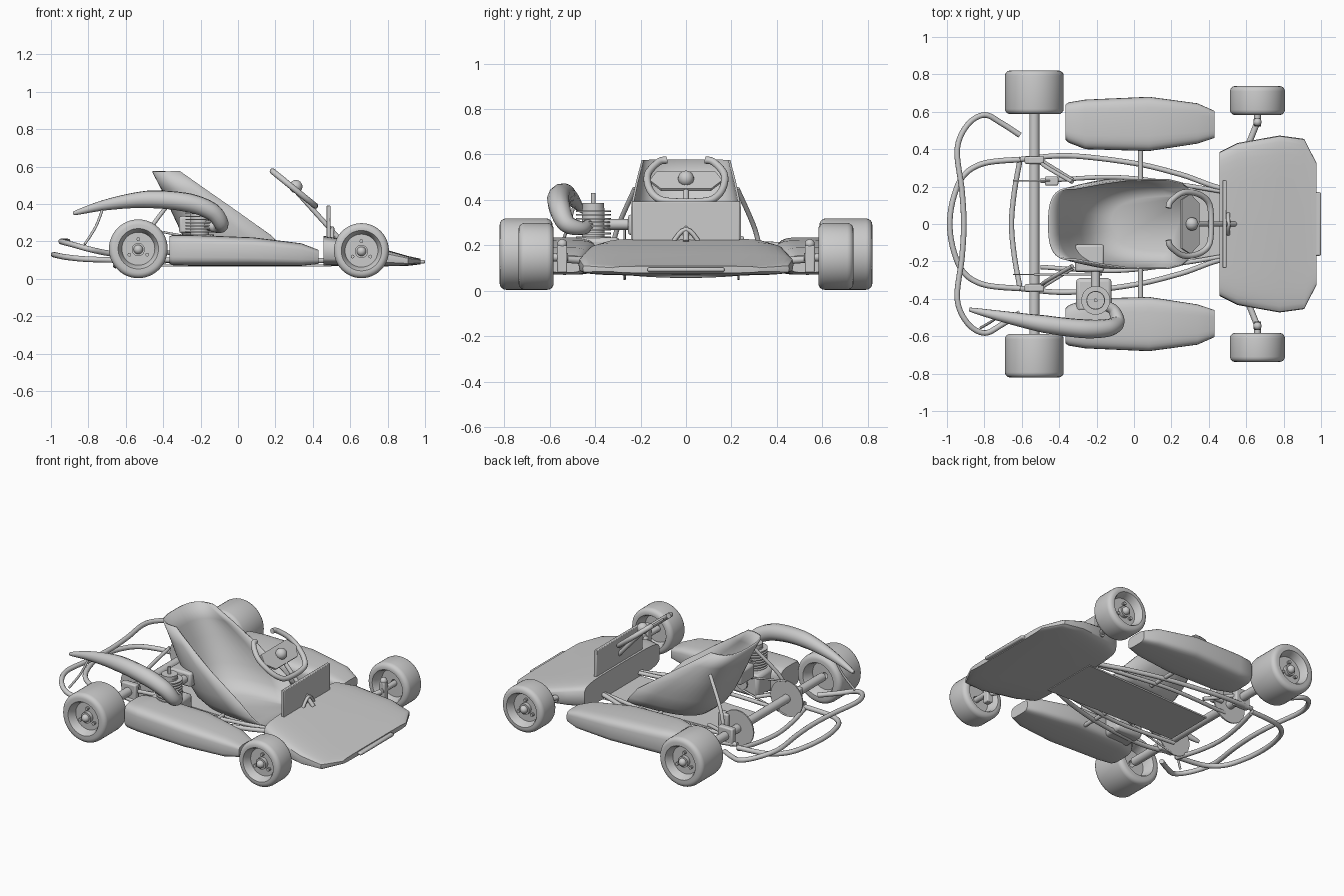
import bpy, bmesh, math
from mathutils import Vector as V

if "Cube" in bpy.data.objects:
    bpy.data.objects.remove(bpy.data.objects["Cube"])

grey = bpy.data.materials.new("light grey")
grey.diffuse_color = (0.6, 0.6, 0.6, 1)
grey.use_nodes = True
grey.node_tree.nodes["Principled BSDF"].inputs["Base Color"].default_value = grey.diffuse_color


def finish(ob, angle=35):
    ob.data.materials.clear()
    ob.data.materials.append(grey)
    bpy.ops.object.select_all(action='DESELECT')
    ob.select_set(True)
    bpy.context.view_layer.objects.active = ob
    bpy.ops.object.shade_smooth_by_angle(angle=math.radians(angle))
    return ob


def loft(name, rings, closed=True, caps=True, loop=False, angle=35):
    bm = bmesh.new()
    vs = [[bm.verts.new(p) for p in r] for r in rings]
    n = len(rings[0])
    pairs = list(zip(vs, vs[1:])) + ([(vs[-1], vs[0])] if loop else [])
    for a, b in pairs:
        for i in range(n if closed else n - 1):
            j = (i + 1) % n
            bm.faces.new((a[i], a[j], b[j], b[i]))
    if caps:
        bm.faces.new(vs[-1])
        if closed:
            bm.faces.new(vs[0])
    bmesh.ops.recalc_face_normals(bm, faces=bm.faces)
    me = bpy.data.meshes.new(name)
    bm.to_mesh(me)
    bm.free()
    ob = bpy.data.objects.new(name, me)
    bpy.context.collection.objects.link(ob)
    return finish(ob, angle)


def tube(name, pts, r, steps=8, radii=None):
    # smooth path through the points, swept with a circle
    P = [V(p) for p in pts]
    R = radii or [1] * len(P)
    out = []
    for i in range(len(P) - 1):
        a, b, c, d = P[max(i - 1, 0)], P[i], P[i + 1], P[min(i + 2, len(P) - 1)]
        for k in range(steps if len(P) > 2 else 1):
            t = k / steps
            q = 0.5 * (2 * b + (c - a) * t + (2 * a - 5 * b + 4 * c - d) * t * t
                       + (3 * b - a - 3 * c + d) * t ** 3)
            out.append((q, R[i] + (R[i + 1] - R[i]) * t))
    out.append((P[-1], R[-1]))
    cu = bpy.data.curves.new(name, 'CURVE')
    cu.dimensions = '3D'
    cu.bevel_depth = r
    cu.bevel_resolution = 4
    cu.use_fill_caps = True
    sp = cu.splines.new('POLY')
    sp.points.add(len(out) - 1)
    for p, (q, s) in zip(sp.points, out):
        p.co = (*q, 1)
        p.radius = s
    ob = bpy.data.objects.new(name, cu)
    bpy.context.collection.objects.link(ob)
    bpy.ops.object.select_all(action='DESELECT')
    ob.select_set(True)
    bpy.context.view_layer.objects.active = ob
    bpy.ops.object.convert(target='MESH')
    return finish(bpy.context.object, 50)


def box(name, x, y, z, bevel=0.008):
    bpy.ops.mesh.primitive_cube_add(size=1, location=((x[0] + x[1]) / 2, (y[0] + y[1]) / 2, (z[0] + z[1]) / 2))
    ob = bpy.context.object
    ob.name = name
    ob.scale = (x[1] - x[0], y[1] - y[0], z[1] - z[0])
    bpy.ops.object.transform_apply(location=False, rotation=False, scale=True)
    if bevel:
        m = ob.modifiers.new("bevel", 'BEVEL')
        m.width, m.segments = bevel, 2
    return finish(ob)


def cyl(name, loc, r, h, axis='Z', n=32):
    rot = (math.pi / 2, 0, 0) if axis == 'Y' else (0, 0, 0)
    bpy.ops.mesh.primitive_cylinder_add(vertices=n, radius=r, depth=h, location=loc, rotation=rot)
    bpy.context.object.name = name
    return finish(bpy.context.object)


def ball(name, loc, r):
    bpy.ops.mesh.primitive_uv_sphere_add(segments=20, ring_count=12, radius=r, location=loc)
    bpy.context.object.name = name
    return finish(bpy.context.object)


def sect(x, y0, y1, z0, z1, e=4, n=32):
    # rounded rectangle cross-section
    f = lambda c: math.copysign(abs(c) ** (2 / e), c)
    return [(x, (y0 + y1) / 2 + (y1 - y0) / 2 * f(math.cos(2 * math.pi * i / n)),
             (z0 + z1) / 2 + (z1 - z0) / 2 * f(math.sin(2 * math.pi * i / n))) for i in range(n)]


# wheels: turned tyre and rim section, hub ball and bolts
def wheel(name, x, y, r, w, s):
    h, c, k = w / 2, 0.028, 0.1
    arc = [(r - c + c * math.cos(a), h - c + c * math.sin(a)) for a in (0, 0.39, 0.79, 1.18, 1.57)]
    prof = arc + [(k + 0.008, h), (k, h - 0.012), (k - 0.012, h - 0.05), (0.02, h - 0.05),
                  (0.02, -h + 0.07), (k - 0.012, -h + 0.07), (k, -h + 0.012), (k + 0.008, -h)]
    prof += [(a, -b) for a, b in reversed(arc)]
    N = 48
    rings = [[(x + p * math.cos(t), y + s * q, r + 0.004 + p * math.sin(t)) for p, q in prof]
             for t in (2 * math.pi * i / N for i in range(N))]
    loft(name, rings, caps=False, loop=True)
    yo = y + s * (h - 0.05)
    cyl(name + "_hub", (x, yo + s * 0.01, r), 0.035, 0.025, 'Y', 24)
    ball(name + "_hub_cap", (x, yo + s * 0.025, r), 0.025)
    for i in range(3):
        t = math.pi / 2 + i * 2 * math.pi / 3
        cyl(name + "_bolt", (x + 0.055 * math.cos(t), yo + s * 0.008, r + 0.055 * math.sin(t)), 0.01, 0.02, 'Y', 10)


for s, side in ((1, "left"), (-1, "right")):
    wheel("rear_wheel_" + side, -0.533, s * 0.704, 0.157, 0.233, s)
    wheel("front_wheel_" + side, 0.66, s * 0.66, 0.147, 0.155, s)
    # side pods
    loft("side_pod_" + side, [sect(x, min(s * a, s * b), max(s * a, s * b), c, d) for x, a, b, c, d in (
        (-0.365, 0.45, 0.64, 0.08, 0.228), (-0.35, 0.435, 0.65, 0.073, 0.234), (-0.26, 0.40, 0.665, 0.07, 0.235),
        (0.08, 0.39, 0.68, 0.07, 0.222), (0.34, 0.43, 0.645, 0.07, 0.19), (0.43, 0.46, 0.605, 0.08, 0.155))])
    # main rails, struts and steering knuckles
    tube("frame_rail_" + side, [(-0.61, s * 0.345, 0.12), (-0.35, s * 0.365, 0.1), (0, s * 0.325, 0.095),
                                (0.25, s * 0.265, 0.095), (0.5, s * 0.19, 0.1), (0.62, s * 0.3, 0.11)], 0.014)
    tube("inner_rail_" + side, [(-0.5, s * 0.23, 0.1), (-0.1, s * 0.25, 0.095), (0.25, s * 0.21, 0.095),
                                (0.55, s * 0.16, 0.1)], 0.012)
    tube("side_strut_" + side, [(0.035, s * 0.2, 0.1), (0.035, s * 0.45, 0.1)], 0.013)
    tube("seat_stay_" + side, [(-0.5, s * 0.33, 0.16), (-0.46, s * 0.3, 0.28), (-0.33, s * 0.225, 0.45)], 0.011)
    tube("axle_brace_" + side, [(-0.5, s * 0.34, 0.17), (-0.33, s * 0.235, 0.13)], 0.012)
    box("axle_bearing_" + side, (-0.585, -0.48), (s * 0.342 - 0.02, s * 0.342 + 0.02), (0.1, 0.215))
    box("knuckle_" + side, (0.64, 0.68), (s * 0.545 - 0.022, s * 0.545 + 0.022), (0.08, 0.2), 0.006)
    ball("king_pin_" + side, (0.66, s * 0.545, 0.205), 0.022)
    tube("steering_arm_" + side, [(0.61, s * 0.42, 0.13), (0.66, s * 0.545, 0.14)], 0.016)
    tube("stub_axle_" + side, [(0.66, s * 0.52, 0.147), (0.66, s * 0.66, 0.147)], 0.018)

# nose fairing with front lip
loft("nose_fairing", [sect(x, -w, w, a, b, 5) for x, w, a, b in (
    (0.457, 0.385, 0.07, 0.23), (0.553, 0.433, 0.07, 0.215), (0.778, 0.473, 0.067, 0.16),
    (0.91, 0.455, 0.07, 0.122), (0.976, 0.325, 0.078, 0.108))])
box("nose_lip", (0.95, 1.0), (-0.17, 0.17), (0.082, 0.102), 0.008)
box("front_panel", (0.474, 0.494), (-0.236, 0.236), (0.2, 0.393), 0.004)

# floor pan
loft("floor_pan", [[(-0.42, -0.16, z), (0.5, -0.19, z), (0.5, 0.19, z), (-0.42, 0.16, z)] for z in (0.066, 0.076)])

# seat shell: U-shaped sections from the top rim down to the base
seat = []
for z, xb, xf, w in ((0.575, -0.455, -0.31, 0.19), (0.48, -0.405, -0.175, 0.215), (0.38, -0.36, -0.03, 0.236),
                     (0.23, -0.29, 0.18, 0.237), (0.15, -0.24, 0.25, 0.22), (0.1, -0.18, 0.29, 0.19),
                     (0.082, -0.12, 0.3, 0.15)):
    ring = []
    for i in range(25):
        t = -math.pi / 2 + math.pi * i / 24
        ring.append((xf - (xf - xb) * abs(math.cos(t)) ** 0.6 if 0 < i < 24 else xf,
                     math.copysign(w * abs(math.sin(t)) ** 0.7, t), z))
    seat.append(ring)
ob = loft("seat", seat, closed=False, angle=60)
m = ob.modifiers.new("thickness", 'SOLIDIFY')
m.thickness, m.offset = 0.01, 0

# steering wheel, spoke plate, hub and column
U, W, C = V((0, 1, 0)), V((-0.777, 0, 0.63)), V((0.3, 0, 0.482))
half = [(0.085, 0.148), (0.12, 0.135), (0.165, 0.06), (0.168, -0.02), (0.14, -0.1), (0.08, -0.14)]
tube("steering_wheel", [C + U * a + W * b for a, b in half] + [C - U * a + W * b for a, b in reversed(half)], 0.016)
N = V((0.63, 0, 0.777))
loft("steering_spokes", [[C + U * a + W * b + N * d for a, b in
     ((-0.16, 0.0), (-0.11, -0.06), (0.11, -0.06), (0.16, 0.0), (0.13, 0.06), (-0.13, 0.06))] for d in (-0.006, 0.006)])
ball("steering_hub", C + N * 0.015, 0.035)
tube("steering_column", [C, (0.54, 0, 0.215)], 0.013)
tube("column_support", [(0.5, -0.12, 0.1), (0.505, 0, 0.27), (0.5, 0.12, 0.1)], 0.01)

# axles, brake disc, sprocket and chain
cyl("rear_axle", (-0.533, 0, 0.163), 0.027, 1.26, 'Y', 24)
cyl("front_axle", (0.62, 0, 0.12), 0.016, 0.9, 'Y', 16)
cyl("brake_disc", (-0.533, 0.232, 0.163), 0.115, 0.009, 'Y', 40)
box("brake_caliper", (-0.475, -0.405), (0.205, 0.255), (0.15, 0.24))
cyl("sprocket", (-0.533, -0.27, 0.163), 0.115, 0.007, 'Y', 40)
cyl("drive_sprocket", (-0.21, -0.27, 0.175), 0.04, 0.01, 'Y', 20)
tube("chain_top", [(-0.533, -0.27, 0.275), (-0.21, -0.27, 0.215)], 0.006)
tube("chain_bottom", [(-0.533, -0.27, 0.052), (-0.21, -0.27, 0.135)], 0.006)


# rear bumper hoops and crossbar
def mirrored(half):
    return half + [(x, -y, z) for x, y, z in reversed(half) if y > 0]


tube("lower_rear_hoop", mirrored([(-0.61, 0.345, 0.1), (-0.8, 0.325, 0.105), (-0.91, 0.26, 0.115),
                                  (-0.965, 0.14, 0.125), (-0.985, 0, 0.13)]), 0.015)
tube("upper_rear_hoop", mirrored([(-0.61, 0.475, 0.125), (-0.71, 0.54, 0.14), (-0.8, 0.583, 0.16),
                                  (-0.89, 0.53, 0.185), (-0.945, 0.4, 0.2), (-0.92, 0.18, 0.2), (-0.91, 0, 0.2)]), 0.015)
tube("rear_crossbar", mirrored([(-0.61, 0.34, 0.09), (-0.64, 0.17, 0.075), (-0.655, 0, 0.07)]), 0.014)

# engine: crankcase, cooling fins, head, plug, carburettor
ex, ey = -0.205, -0.408
box("crankcase", (-0.31, -0.12), (-0.47, -0.29), (0.09, 0.235), 0.02)
cyl("cylinder", (ex, ey, 0.29), 0.05, 0.15)
for i in range(8):
    cyl("cooling_fin", (ex, ey, 0.235 + i * 0.0165), 0.077, 0.007)
cyl("cylinder_head", (ex, ey, 0.37), 0.048, 0.03)
cyl("spark_plug", (ex, ey, 0.4), 0.01, 0.06, n=12)
cyl("intake_pipe", (ex, -0.3, 0.292), 0.024, 0.12, 'Y', 20)
box("air_box", (-0.315, -0.16), (-0.255, -0.11), (0.245, 0.335), 0.012)

# expansion exhaust and its stay
tube("exhaust", [(-0.17, -0.43, 0.29), (-0.11, -0.46, 0.275), (-0.09, -0.525, 0.295), (-0.14, -0.555, 0.36),
                 (-0.27, -0.56, 0.408), (-0.48, -0.535, 0.425), (-0.7, -0.495, 0.397), (-0.88, -0.457, 0.35)],
     0.05, 8, [0.5, 0.6, 0.8, 0.95, 1.02, 0.95, 0.6, 0.2])
tube("exhaust_stay", [(-0.82, -0.555, 0.185), (-0.76, -0.52, 0.28), (-0.72, -0.49, 0.385)], 0.007)
